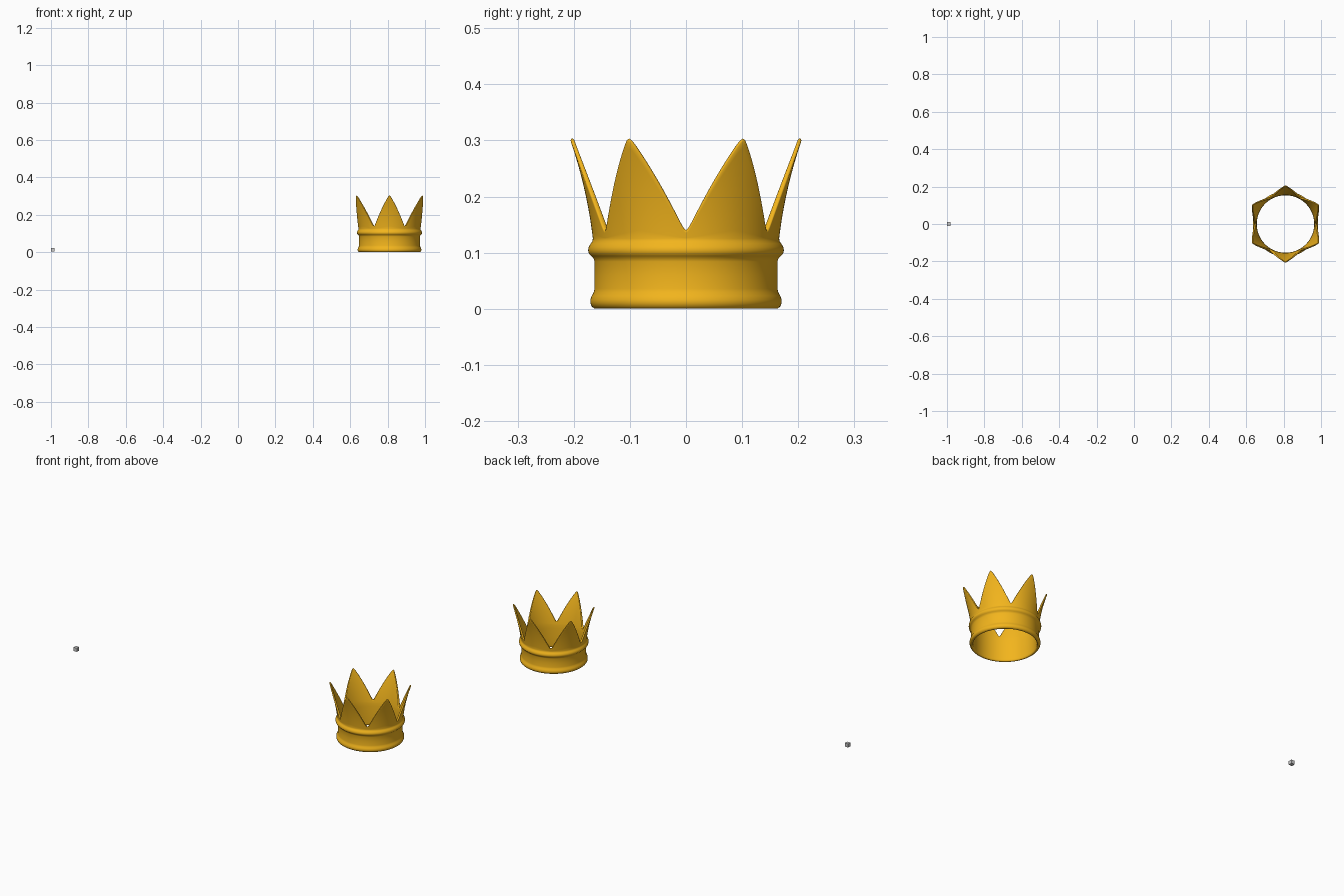
import bpy, bmesh, math

if "Cube" in bpy.data.objects:
    bpy.data.objects.remove(bpy.data.objects["Cube"])

CX = 0.81          # crown centre on x
SPIKES = 6
COLS = SPIKES * 48

gold = bpy.data.materials.new("gold")
gold.diffuse_color = (0.89, 0.46, 0.012, 1)
gold.use_nodes = True
gold.node_tree.nodes["Principled BSDF"].inputs["Base Color"].default_value = gold.diffuse_color

# outer base profile (radius, height): foot bead, band, upper bead
BASE = [(0.154, 0.003), (0.157, 0.0), (0.163, 0.0), (0.168, 0.004), (0.1705, 0.010),
        (0.1705, 0.016), (0.168, 0.023), (0.1645, 0.029), (0.163, 0.036),
        (0.163, 0.060), (0.163, 0.084), (0.165, 0.090), (0.169, 0.094),
        (0.173, 0.098), (0.1745, 0.104), (0.1735, 0.110), (0.170, 0.116),
        (0.167, 0.120), (0.166, 0.125)]


def outer_radius(z):
    t = max(0.0, (z - 0.125) / 0.178)
    return 0.166 + 0.041 * (0.5 * t + 0.5 * t * t)


def thickness(z):
    return 0.011 - 0.004 * max(0.0, (z - 0.125) / 0.178)


def rim_height(d):
    # d: degrees from the valley, 0..30; straight flanks, rounded ends
    z = 0.131 + 0.0062 * math.sqrt(d * d + 2.2)
    e = 30 - d
    cap = 0.3125 - 0.0062 * math.sqrt(e * e + 2.2)
    w = min(1, max(0, (d - 5) / 20))
    return z * (1 - w) + cap * w


def column(deg):
    d = abs((deg + 30) % 60 - 30)
    top = rim_height(d)
    pts = list(BASE)
    edge = top - 0.005
    # outer face of the spike
    for k in range(1, 13):
        z = 0.125 + (edge - 0.125) * k / 12
        pts.append((outer_radius(z), z))
    # rounded rim
    th = thickness(edge)
    mid = outer_radius(edge) - th / 2
    for k in range(1, 6):
        a = math.pi * k / 6
        pts.append((mid + th / 2 * math.cos(a) + 0.001 * math.sin(a),
                    edge + 0.005 * math.sin(a)))
    # inner face back down to the base
    for k in range(12, -1, -1):
        z = 0.125 + (edge - 0.125) * k / 12
        pts.append((outer_radius(z) - thickness(z), z))
    pts += [(0.154, 0.105), (0.1535, 0.06), (0.1535, 0.01)]
    return pts


# crown
bm = bmesh.new()
cols = []
for i in range(COLS):
    deg = 360 * i / COLS
    a = math.radians(deg)
    cols.append([bm.verts.new((r * math.cos(a), r * math.sin(a), z)) for r, z in column(deg)])
for i in range(COLS):
    p, q = cols[i], cols[(i + 1) % COLS]
    for j in range(len(p)):
        k = (j + 1) % len(p)
        bm.faces.new((p[j], q[j], q[k], p[k]))
bmesh.ops.recalc_face_normals(bm, faces=bm.faces)
for f in bm.faces:
    f.smooth = True
mesh = bpy.data.meshes.new("crown")
bm.to_mesh(mesh)
bm.free()
crown = bpy.data.objects.new("crown", mesh)
crown.location.x = CX
mesh.materials.append(gold)
bpy.context.collection.objects.link(crown)

# small loose cube far to the left
bpy.ops.mesh.primitive_cube_add(size=0.02, location=(-0.99, 0, 0.014))
bpy.context.object.name = "small_cube"
